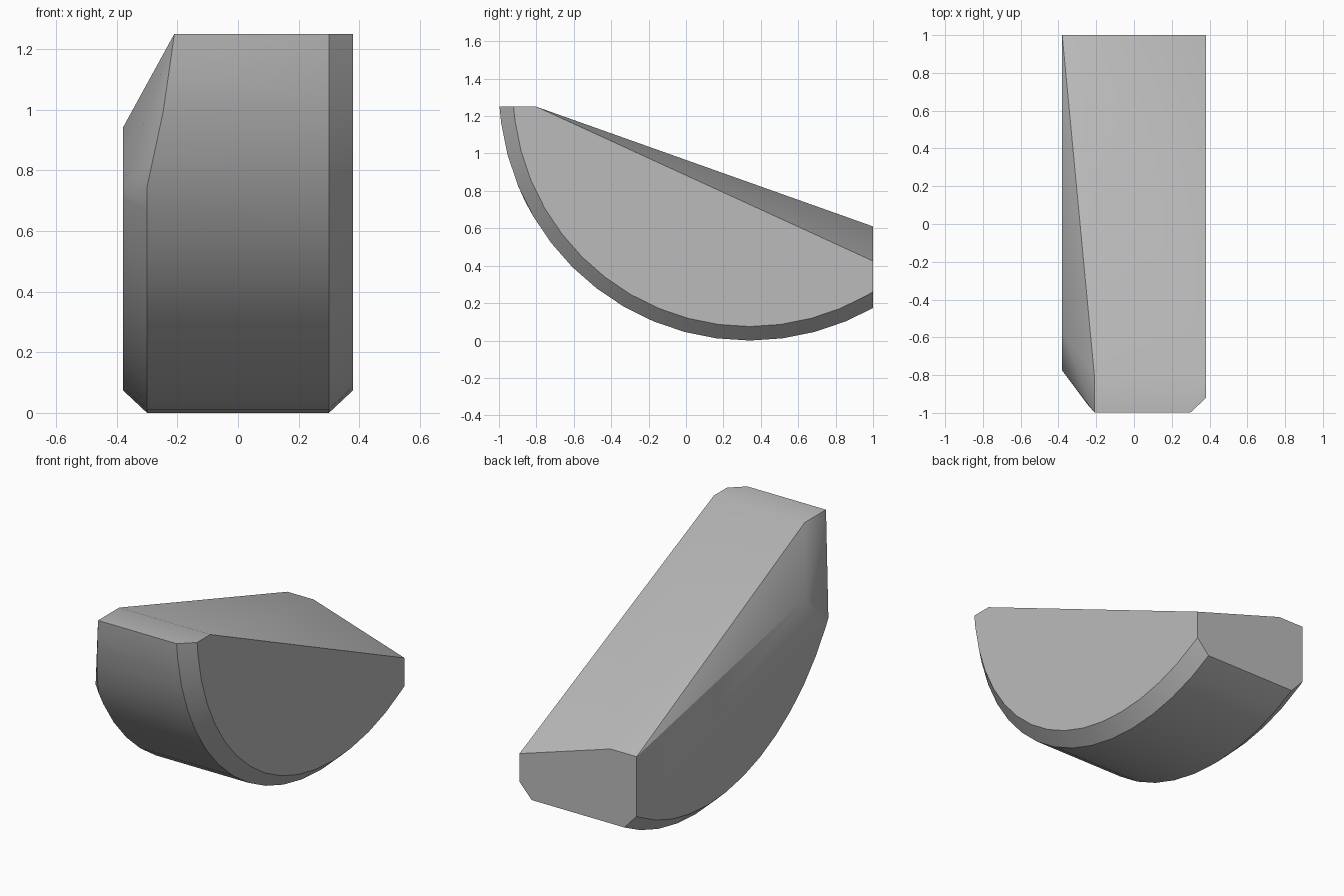
import bpy
import bmesh
import math

default = bpy.data.objects.get("Cube")
if default:
    bpy.data.objects.remove(default)

# Main dimensions of the curved wedge
HALF, BAND = 0.38, 0.30          # half width, half width of the curved band
CY, CZ = 0.34, 1.34              # arc centre
R_OUT, R_IN = 1.34, 1.265        # band radius, side-face radius
TOP, BACK = 1.25, 1.0
NOTCH_Z, NOTCH_X = 0.745, -0.21  # corner cut: lower height, upper edge
CUT_Z = 1.165                    # height where the corner cut starts narrowing


def arc(radius, top):
    """Points (y, z) from height top down and round to the back."""
    start = math.acos((CZ - top) / radius)
    end = -math.asin((BACK - CY) / radius)
    step = math.radians(7.5)
    inner = [k * step for k in range(-12, 13)
             if end + 0.02 < k * step < start - 0.02]
    return [(CY - radius * math.sin(a), CZ - radius * math.cos(a))
            for a in [start] + inner + [end]]


def band_edge(z):
    """Right edge of the band, pulled in by the corner cut."""
    t = (z - NOTCH_Z) / (CUT_Z - NOTCH_Z)
    return -BAND + (NOTCH_X + BAND) * min(max(t, 0), 1)


# Left side: full arc with a chamfer
points = [(BAND, y, z) for y, z in arc(R_OUT, TOP)]
points += [(HALF, y, z) for y, z in arc(R_IN, TOP)]

# Right side: band edge follows the cut, side face starts below it
points += [(band_edge(z), y, z) for y, z in arc(R_OUT, TOP)]
points += [(band_edge(z), y, z) for y, z in arc(R_OUT, NOTCH_Z)]
points += [(-HALF, y, z) for y, z in arc(R_IN, NOTCH_Z)]

# Sloping top and upper corner of the cut
points += [
    (HALF, -0.80, TOP), (NOTCH_X, -0.80, TOP),
    (HALF, BACK, 0.425), (NOTCH_X, BACK, 0.61), (-HALF, BACK, 0.61),
    (-HALF, -0.57, 0.94),
]

# Skin the convex body and merge its flat areas
bm = bmesh.new()
for p in points:
    bm.verts.new(p)
bmesh.ops.remove_doubles(bm, verts=bm.verts[:], dist=0.001)
hull = bmesh.ops.convex_hull(bm, input=bm.verts[:])
unused = {v for v in bm.verts if not v.link_faces}
bmesh.ops.delete(bm, geom=list(unused), context='VERTS')
bmesh.ops.dissolve_limit(bm, angle_limit=math.radians(0.5),
                         verts=bm.verts[:], edges=bm.edges[:])
bmesh.ops.recalc_face_normals(bm, faces=bm.faces[:])

mesh = bpy.data.meshes.new("curved_wedge")
bm.to_mesh(mesh)
bm.free()
wedge = bpy.data.objects.new("curved_wedge", mesh)
bpy.context.collection.objects.link(wedge)

# Plain grey
grey = bpy.data.materials.new("plain_grey")
grey.use_nodes = True
colour = (0.5, 0.5, 0.5, 1)
grey.diffuse_color = colour
grey.node_tree.nodes["Principled BSDF"].inputs["Base Color"].default_value = colour
mesh.materials.append(grey)

# Smooth band with crisp chamfers
bpy.ops.object.select_all(action='DESELECT')
wedge.select_set(True)
bpy.context.view_layer.objects.active = wedge
bpy.ops.object.shade_smooth_by_angle(angle=math.radians(30))
